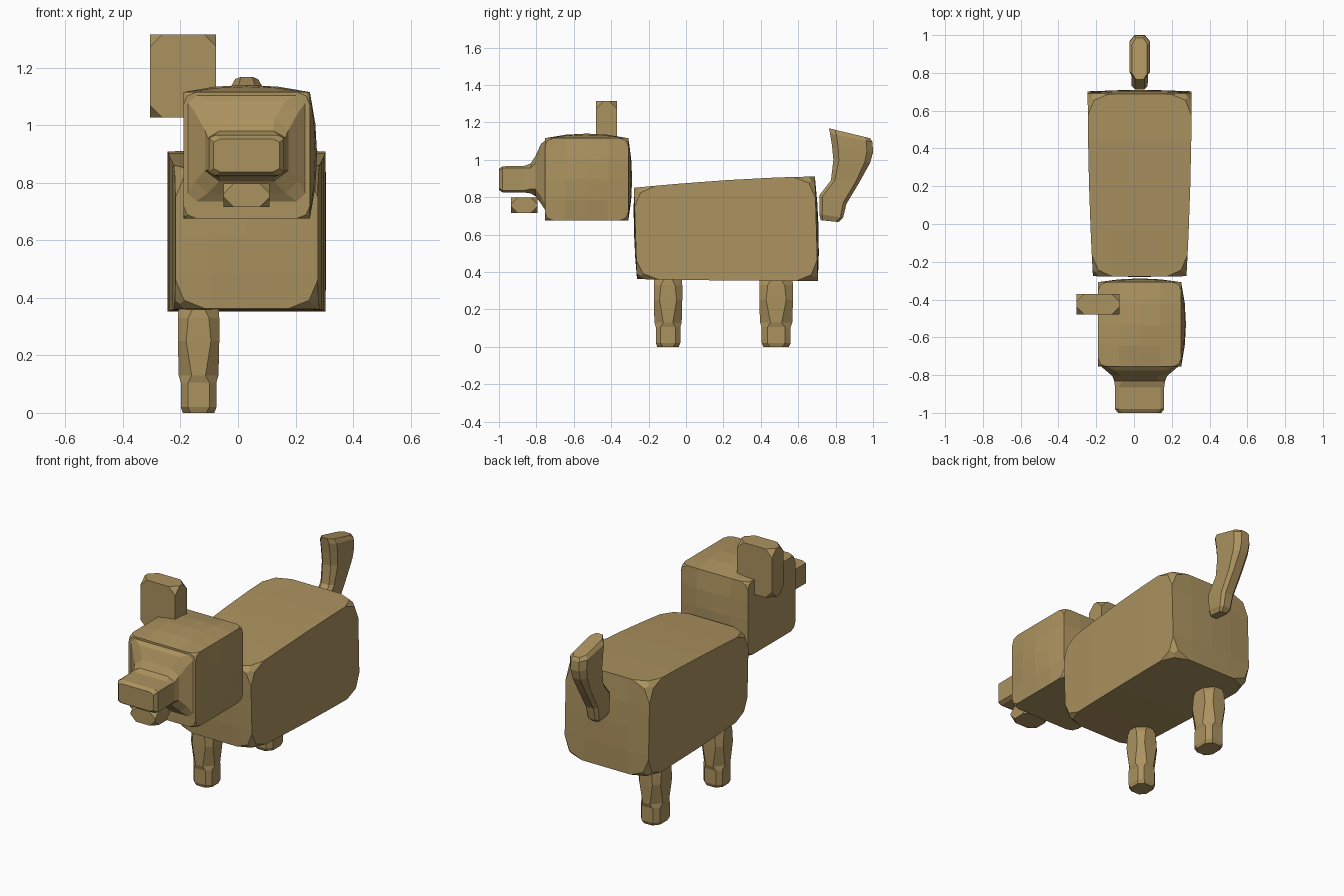
import bpy, bmesh
from mathutils import Vector

if "Cube" in bpy.data.objects:
    bpy.data.objects.remove(bpy.data.objects["Cube"])

mat = bpy.data.materials.new("tan")
mat.diffuse_color = (0.41, 0.29, 0.115, 1)
mat.use_nodes = True
mat.node_tree.nodes["Principled BSDF"].inputs["Base Color"].default_value = mat.diffuse_color


def finish(bm, name):
    bmesh.ops.recalc_face_normals(bm, faces=bm.faces)
    me = bpy.data.meshes.new(name)
    bm.to_mesh(me)
    bm.free()
    me.materials.append(mat)
    ob = bpy.data.objects.new(name, me)
    bpy.context.collection.objects.link(ob)
    return ob


def block(name, lo, hi, cut, segs=1, bulge=None, warp=None):
    """Box with its corners cut off, optional domed sides and a warp."""
    lo, hi = Vector(lo), Vector(hi)
    mid, half = (lo + hi) / 2, (hi - lo) / 2
    bm = bmesh.new()
    bmesh.ops.create_cube(bm, size=2)
    for v in bm.verts:
        v.co = Vector(v.co[i] * half[i] for i in range(3))
    bmesh.ops.bevel(bm, geom=bm.verts[:], offset=cut, segments=segs,
                    profile=0.5, affect='VERTICES')
    if bulge:
        for a in range(3):
            for t in (-0.5, 0, 0.5):
                no, co = Vector((0, 0, 0)), Vector((0, 0, 0))
                no[a], co[a] = 1, t * half[a]
                bmesh.ops.bisect_plane(bm, geom=bm.verts[:] + bm.edges[:] + bm.faces[:],
                                       plane_co=co, plane_no=no)
    for v in bm.verts:
        n = Vector(v.co[i] / half[i] for i in range(3))
        if bulge:
            for a in range(3):
                b, c = (a + 1) % 3, (a + 2) % 3
                amount = bulge[a][1 if n[a] > 0 else 0]
                v.co[a] += amount * n[a] * (1 - n[b] ** 2) * (1 - n[c] ** 2)
        v.co += mid
        if warp:
            warp(v.co, n)
    return finish(bm, name)


def loft(name, rings):
    """Skin eight-sided rings: (centre, half axis u, half axis v, cut u, cut v)."""
    bm = bmesh.new()
    loops = []
    for c, u, v, cu, cv in rings:
        c, u, v = Vector(c), Vector(u), Vector(v)
        a, b = 1 - cu, 1 - cv
        pts = [(1, -b), (1, b), (a, 1), (-a, 1), (-1, b), (-1, -b), (-a, -1), (a, -1)]
        loops.append([bm.verts.new(c + u * p + v * q) for p, q in pts])
    for r, s in zip(loops, loops[1:]):
        for i in range(8):
            j = (i + 1) % 8
            bm.faces.new((r[i], r[j], s[j], s[i]))
    bm.faces.new(loops[0])
    bm.faces.new(loops[-1])
    return finish(bm, name)


X = 0.03  # centre line of the body


# Body: narrower and lower at the front
def body_warp(co, n):
    f = (1 - n.y) / 2
    co.x = X + (co.x - X) * (1 - 0.1 * f * f)
    top = (1 + n.z) / 2
    co.z += -0.06 * f ** 1.6 * top + 0.01 * f * f * (1 - top)
    co.y -= 0.008 * n.z


block("body", (X - 0.275, -0.27, 0.352), (X + 0.275, 0.697, 0.91), 0.115, 2,
      ((0, 0), (0.008, 0.012), (0, 0)), body_warp)

# Head: domed on top, back and one side
block("head", (-0.19, -0.755, 0.676), (0.25, -0.308, 1.115), 0.045, 2,
      ((0, 0.025), (0, 0.02), (0, 0.025)))

# Muzzle flaring out of the face
muzzle = [(-0.745, -0.185, 0.245, 0.72, 1.112, 0.1), (-0.775, -0.15, 0.21, 0.765, 1.085, 0.25),
          (-0.805, -0.115, 0.175, 0.805, 1.02, 0.35), (-0.83, -0.105, 0.165, 0.82, 0.98, 0.3),
          (-0.865, -0.1, 0.16, 0.825, 0.967, 0.15), (-0.98, -0.1, 0.16, 0.825, 0.965, 0.15),
          (-1.0, -0.085, 0.145, 0.838, 0.952, 0.2)]
loft("muzzle", [(((x0 + x1) / 2, y, (z0 + z1) / 2), ((x1 - x0) / 2, 0, 0),
                 (0, 0, (z1 - z0) / 2), c, c) for y, x0, x1, z0, z1, c in muzzle])

# Lower jaw and ear
block("lower_jaw", (X - 0.08, -0.935, 0.715), (X + 0.08, -0.795, 0.797), 0.035)
block("ear", (-0.305, -0.48, 1.027), (-0.076, -0.37, 1.315), 0.042)

# Legs with narrower feet: (height, width factor, corner cut)
leg = [(0, 0.76, 0.5), (0.02, 0.86, 0.4), (0.105, 0.86, 0.4), (0.13, 0.96, 0.65),
       (0.25, 1, 0.4), (0.33, 1, 0.5), (0.36, 0.97, 0.7)]
for name, y, hy in (("front_leg", -0.096, 0.076), ("back_leg", 0.482, 0.09)):
    loft(name, [((-0.137, y, z), (0.072 * k, 0, 0), (0, hy * k, 0), c, c)
                for z, k, c in leg])

# Tail: (front y, z, back y, z, half width)
tail = [(0.72, 0.677, 0.815, 0.667, 0.025, 0.4), (0.713, 0.71, 0.84, 0.69, 0.038, 0.4),
        (0.713, 0.81, 0.858, 0.765, 0.042, 0.4), (0.775, 0.89, 0.93, 0.885, 0.045, 0.45),
        (0.788, 1.0, 0.985, 0.985, 0.052, 0.5), (0.78, 1.08, 1.0, 1.04, 0.055, 0.5),
        (0.77, 1.14, 0.997, 1.095, 0.055, 0.5), (0.765, 1.168, 0.985, 1.115, 0.04, 0.5)]
loft("tail", [((X, (a + c) / 2, (b + d) / 2), (0, (c - a) / 2, (d - b) / 2),
               (w, 0, 0), k * 0.6, k) for a, b, c, d, w, k in tail])
